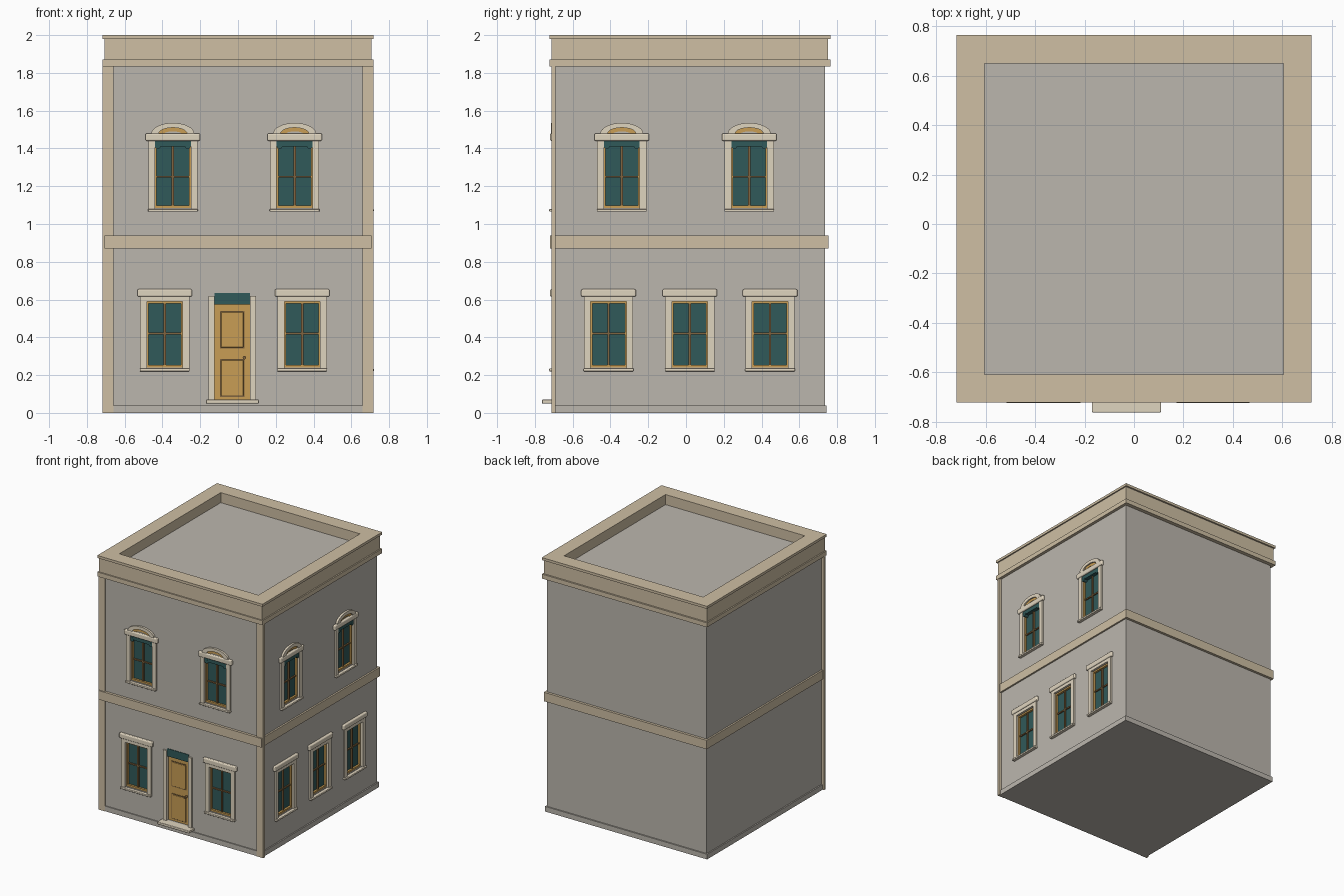
import bpy, bmesh, math
from mathutils import Matrix, Vector

if "Cube" in bpy.data.objects:
    bpy.data.objects.remove(bpy.data.objects["Cube"])


def material(name, r, g, b):
    m = bpy.data.materials.new(name)
    m.diffuse_color = (r, g, b, 1)
    m.use_nodes = True
    m.node_tree.nodes["Principled BSDF"].inputs["Base Color"].default_value = m.diffuse_color
    return m


WALL = material("wall_stone", 0.50, 0.47, 0.42)
TRIM = material("trim_stone", 0.62, 0.52, 0.37)
CREAM = material("cream_surround", 0.74, 0.66, 0.52)
WOOD = material("ochre_wood", 0.58, 0.34, 0.09)
BAR = material("dark_wood", 0.22, 0.13, 0.05)
GLASS = material("teal_glass", 0.03, 0.10, 0.10)
I = Matrix.Identity(4)


def finish(bm, name, mat, place=I, bevel=0):
    bmesh.ops.recalc_face_normals(bm, faces=bm.faces)
    me = bpy.data.meshes.new(name)
    bm.to_mesh(me)
    bm.free()
    ob = bpy.data.objects.new(name, me)
    bpy.context.collection.objects.link(ob)
    ob.matrix_world = place
    me.materials.append(mat)
    if bevel:
        mod = ob.modifiers.new("bevel", 'BEVEL')
        mod.width, mod.segments = bevel, 3
    return ob


def boxes(name, mat, dims, place=I, bevel=0):
    """Each box is x0, x1, y0, y1, z0, z1."""
    bm = bmesh.new()
    for x0, x1, y0, y1, z0, z1 in dims:
        c = Vector((x0 + x1, y0 + y1, z0 + z1)) / 2
        s = Matrix.Diagonal((x1 - x0, y1 - y0, z1 - z0, 1))
        bmesh.ops.create_cube(bm, size=1, matrix=Matrix.Translation(c) @ s)
    return finish(bm, name, mat, place, bevel)


def ring(name, x, y0, y1, z0, z1):
    """Rectangular parapet course around the sunken roof."""
    bm = bmesh.new()
    outer = [(-x, y0), (x, y0), (x, y1), (-x, y1)]
    inner = [(-.605, -.61), (.605, -.61), (.605, .65), (-.605, .65)]
    v = [[bm.verts.new((*p, z)) for p in loop]
         for loop, z in ((outer, z0), (outer, z1), (inner, z1), (inner, z0))]
    for k in range(4):
        a, b = v[k], v[(k + 1) % 4]
        for i in range(4):
            j = (i + 1) % 4
            bm.faces.new((a[i], a[j], b[j], b[i]))
    return finish(bm, name, TRIM)


def arch(name, mat, place, z, outer, inner, y0, y1, n=16):
    """Elliptical half ring standing on height z."""
    bm = bmesh.new()
    rows = []
    for i in range(n + 1):
        t = math.pi * i / n
        rows.append([bm.verts.new((r[0] * math.cos(t), y, z + r[1] * math.sin(t)))
                     for r, y in ((outer, y0), (outer, y1), (inner, y1), (inner, y0))])
    for a, b in zip(rows, rows[1:]):
        for k in range(4):
            j = (k + 1) % 4
            bm.faces.new((a[k], a[j], b[j], b[k]))
    bm.faces.new(rows[0])
    bm.faces.new(rows[-1])
    return finish(bm, name, mat, place)


def cylinder(name, mat, place, centres, r, depth):
    bm = bmesh.new()
    for c in centres:
        m = Matrix.Translation(c) @ Matrix.Rotation(math.pi / 2, 4, 'X')
        bmesh.ops.create_cone(bm, cap_ends=True, segments=16, radius1=r, radius2=r,
                              depth=depth, matrix=m)
    return finish(bm, name, mat, place)


# Openings: local x runs along the wall, local -y points outward
def front(u):
    return Matrix.Translation((u, -.70, 0))


def right(u):
    return Matrix.Translation((.695, u, 0)) @ Matrix.Rotation(math.pi / 2, 4, 'Z')


lower = [front(-.388), front(.34)] + [right(u) for u in (-.41, .02, .445)]
upper = [front(-.345), front(.30), right(-.34), right(.335)]
door = front(-.03)

# Main body with recessed openings
body = boxes("walls", WALL, [(-.695, .695, -.70, .735, 0, 1.92)])
plinth = boxes("plinth", WALL, [(-.705, .705, -.708, .745, 0, .04)])
cuts = [(p, .097, .24, .59) for p in lower] + [(p, .097, 1.085, 1.44) for p in upper]
cuts.append((door, .094, .07, .635))
bm = bmesh.new()
for p, w, z0, z1 in cuts:
    s = Matrix.Diagonal((2 * w, .06, z1 - z0, 1))
    bmesh.ops.create_cube(bm, size=1, matrix=p @ Matrix.Translation((0, 0, (z0 + z1) / 2)) @ s)
cutter = finish(bm, "opening_cutter", WALL)
cutter.hide_render = True
mod = body.modifiers.new("openings", 'BOOLEAN')
mod.operation, mod.object, mod.solver = 'DIFFERENCE', cutter, 'EXACT'
bpy.context.view_layer.objects.active = body
bpy.ops.object.modifier_apply(modifier=mod.name)
bpy.data.objects.remove(cutter)

# Corner pilasters, floor band and parapet courses
boxes("corner_pilasters", TRIM, [(-.717, -.66, -.711, -.69, 0, 1.835),
                                 (.66, .717, -.711, -.69, 0, 1.835)])
boxes("floor_band", TRIM, [(-.708, .708, -.72, .755, .87, .94)])
ring("cornice_lower", .718, -.722, .765, 1.835, 1.87)
ring("parapet_frieze", .708, -.712, .752, 1.87, 1.98)
ring("parapet_cap", .718, -.722, .765, 1.98, 2.0)


def window(p, z0, z1, bar_z, arched):
    top = z1 + (.025 if not arched else 0)
    jambs = [(s * .1125 - .0175, s * .1125 + .0175, -.012, .01, z0 - .005, top) for s in (-1, 1)]
    if not arched:
        jambs.append((-.13, .13, -.012, .01, z1, top))
    boxes("window_surround", CREAM, jambs, p)
    boxes("window_lintel", CREAM, [(-.145, .145, -.02, .01, top, top + .04)], p, .008)
    boxes("window_sill", CREAM, [(-.132, .132, -.024, .01, z0 - .02, z0 - .005)], p, .004)
    boxes("window_glass", GLASS, [(-.097, .097, .022, .03, z0, z1)], p)
    # Sash frame and glazing bars
    boxes("window_sash", WOOD, [(-.097, -.086, .006, .03, z0, z1), (.086, .097, .006, .03, z0, z1),
                                (-.09, .09, .006, .03, z0, z0 + .014),
                                (-.09, .09, .006, .03, z1 - .012, z1)], p)
    boxes("glazing_bars", BAR, [(-.006, .006, .01, .03, z0 + .014, z1 - .012),
                                (-.086, .086, .012, .03, bar_z - .005, bar_z + .005)], p)
    if arched:
        # Arched hood with ochre infill, and a teal valance under the lintel
        arch("arch_hood", CREAM, p, top + .038, (.114, .057), (.075, .032), -.016, .01)
        arch("arch_infill", WOOD, p, top + .038, (.076, .033), (.045, .012), -.006, .01)
        boxes("valance", GLASS, [(-.095, .095, -.008, .025, z1 - .03, z1)], p)
        cylinder("valance_rolls", GLASS, p, [(-.08, .008, z1 - .028), (.08, .008, z1 - .028)],
                 .015, .034)


for p in lower:
    window(p, .24, .59, .42, False)
for p in upper:
    window(p, 1.085, 1.44, 1.25, True)

# Door, its surround, transom and step
boxes("door_surround", CREAM, [(-.125, -.094, -.012, .01, .07, .62),
                               (.094, .125, -.012, .01, .07, .62)], door)
boxes("door_leaf", WOOD, [(-.094, .094, .015, .03, .07, .575)], door)
boxes("door_transom", GLASS, [(-.094, .094, -.004, .03, .575, .635)], door)
for z0, z1 in ((.085, .285), (.34, .54)):
    boxes("panel_groove", BAR, [(-.066, .064, .012, .02, z0, z1)], door)
    boxes("door_panel", WOOD, [(-.06, .058, .008, .02, z0 + .006, z1 - .006)], door, .003)
cylinder("door_knob", BAR, door, [(.064, .004, .292)], .009, .025)
boxes("door_step", CREAM, [(-.14, .14, -.063, .01, .05, .07)], door, .004)

# Sunken roof deck
boxes("roof_deck", WALL, [(-.65, .65, -.66, .70, 1.90, 1.921)])
